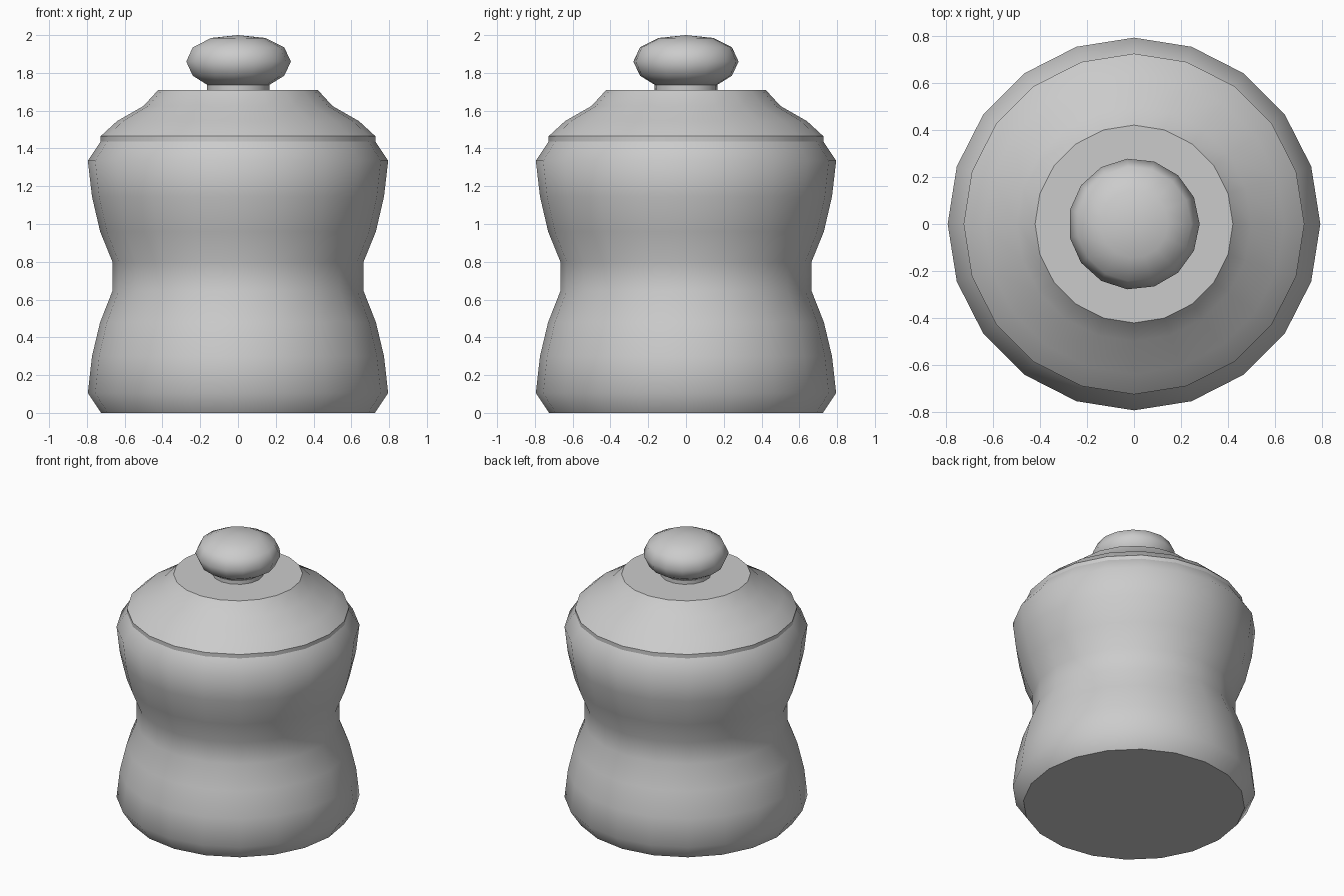
import bpy, bmesh, math

if "Cube" in bpy.data.objects:
    bpy.data.objects.remove(bpy.data.objects["Cube"])


def lathe(name, profile, sides, angle=44):
    """Revolve (radius, z) points about z, closing both ends."""
    bm = bmesh.new()
    rings = []
    for r, z in profile:
        if r == 0:
            rings.append([bm.verts.new((0, 0, z))])
        else:
            rings.append([bm.verts.new((r * math.cos(2 * math.pi * i / sides),
                                        r * math.sin(2 * math.pi * i / sides), z))
                          for i in range(sides)])
    for a, b in zip(rings, rings[1:]):
        for i in range(sides):
            j = (i + 1) % sides
            if len(b) == 1:
                bm.faces.new((a[i], a[j], b[0]))
            else:
                bm.faces.new((a[i], a[j], b[j], b[i]))
    for ring in (rings[0], rings[-1]):
        if len(ring) > 1:
            bm.faces.new(ring)
    bmesh.ops.recalc_face_normals(bm, faces=bm.faces)
    mesh = bpy.data.meshes.new(name)
    bm.to_mesh(mesh)
    bm.free()
    ob = bpy.data.objects.new(name, mesh)
    bpy.context.collection.objects.link(ob)
    bpy.ops.object.select_all(action='DESELECT')
    ob.select_set(True)
    bpy.context.view_layer.objects.active = ob
    bpy.ops.object.shade_smooth_by_angle(angle=math.radians(angle))
    return ob


# Waisted jar body
lathe("jar_body", [(0.725, 0), (0.795, 0.105), (0.773, 0.30), (0.73, 0.48),
                   (0.665, 0.645), (0.665, 0.80), (0.73, 0.96), (0.773, 1.145),
                   (0.795, 1.335), (0.725, 1.44)], 20)

# Sloping lid with a flat top
lathe("lid", [(0.727, 1.435), (0.727, 1.465), (0.64, 1.545),
              (0.5, 1.625), (0.422, 1.71)], 20)

# Short neck under the knob
lathe("knob_neck", [(0.167, 1.70), (0.167, 1.745)], 15)

# Flattened round knob
lathe("knob", [(0.167, 1.737), (0.245, 1.785), (0.28, 1.86), (0.245, 1.935),
               (0.145, 1.985), (0, 2.0)], 15, 75)
